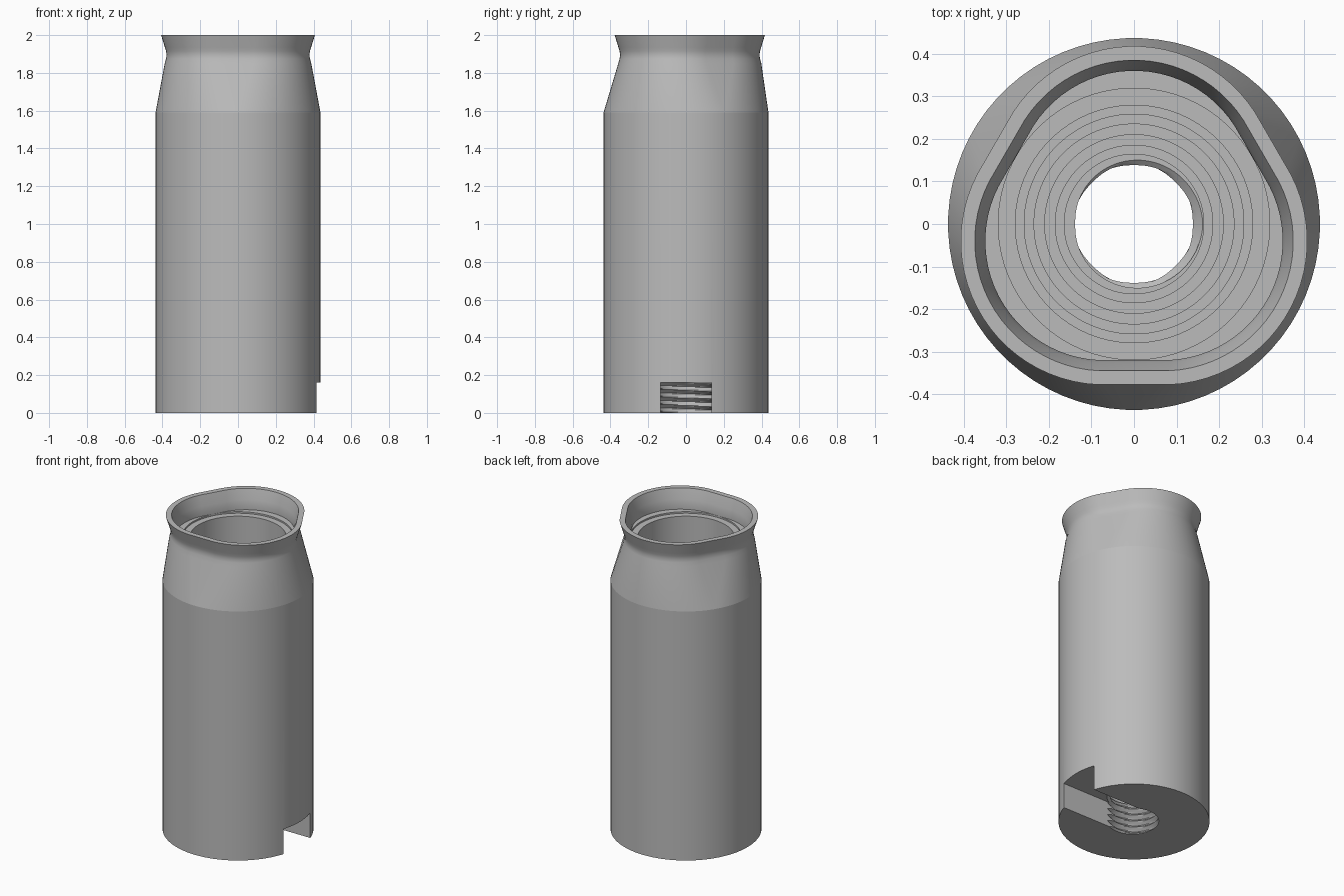
import bpy, bmesh, math

if "Cube" in bpy.data.objects:
    bpy.data.objects.remove(bpy.data.objects["Cube"], do_unlink=True)

SIDES = 72
LOBE = 0.08          # how far the three rounded corners sit from the axis
SHOULDER = 1.59      # top of the straight wall
PITCH = 0.04

grey = bpy.data.materials.new("plain grey")
grey.use_nodes = True
grey.diffuse_color = (0.5, 0.5, 0.5, 1)
grey.node_tree.nodes["Principled BSDF"].inputs["Base Color"].default_value = grey.diffuse_color


def ring(bm, z, radius, lobe=0.0, thread=0.0):
    """Ring of vertices: a circle, a three-cornered round, or a slice of a helical thread."""
    verts = []
    for i in range(SIDES):
        a = (i + 0.5) / SIDES * math.tau
        corner = math.radians(90 + 120 * math.floor((math.degrees(a) - 30) / 120))
        phase = (z / PITCH - a / math.tau) % 1
        r = radius + thread * abs(2 * phase - 1)
        verts.append(bm.verts.new((lobe * math.cos(corner) + r * math.cos(a),
                                   lobe * math.sin(corner) + r * math.sin(a), z)))
    return verts


bm = bmesh.new()
rings = []

# Outer wall: straight tube, then a shoulder blending into the three-cornered neck
rings += [ring(bm, 0, 0.437), ring(bm, SHOULDER, 0.437)]

# Outer neck and flared rim, then the matching inner wall
neck = [(1.85, 0.319), (1.875, 0.312), (1.895, 0.309), (1.915, 0.312), (1.935, 0.318), (2.0, 0.338)]
rings += [ring(bm, z, r, LOBE) for z, r in neck]
rings += [ring(bm, z, r, LOBE) for z, r in
          [(2.0, 0.305), (1.935, 0.286), (1.9, 0.28), (1.875, 0.28)]]

# Stepped bore, each step narrower than the one above
rings += [ring(bm, 1.875, 0.319), ring(bm, 1.865, 0.319)]
bores = [0.279, 0.258, 0.235, 0.21, 0.185, 0.164]
top, bottom = 1.865, 0.2
drop = (top - bottom) / len(bores)
for n, r in enumerate(bores):
    rings += [ring(bm, top - n * drop, r), ring(bm, top - (n + 1) * drop, r)]

# Threaded hole at the base
rows = 40
rings += [ring(bm, bottom * (1 - k / rows), 0.138, thread=0.024) for k in range(rows + 1)]

# Skin consecutive rings, closing the underside
for lower, upper in zip(rings, rings[1:] + rings[:1]):
    for i in range(SIDES):
        j = (i + 1) % SIDES
        bm.faces.new((lower[i], lower[j], upper[j], upper[i]))
bmesh.ops.recalc_face_normals(bm, faces=bm.faces)

mesh = bpy.data.meshes.new("sleeve_body")
bm.to_mesh(mesh)
bm.free()
mesh.materials.append(grey)
body = bpy.data.objects.new("sleeve_body", mesh)
bpy.context.collection.objects.link(body)

# Side slot through the wall at the base
bpy.ops.mesh.primitive_cube_add(size=1, location=(0.3, 0, 0.03))
cutter = bpy.context.object
cutter.name = "slot_cutter"
cutter.scale = (0.6, 0.27, 0.26)
cutter.hide_render = True
cutter.data.materials.append(grey)
bpy.context.view_layer.update()

bpy.ops.object.select_all(action="DESELECT")
body.select_set(True)
bpy.context.view_layer.objects.active = body
slot = body.modifiers.new("slot", "BOOLEAN")
slot.operation = "DIFFERENCE"
slot.solver = "EXACT"
slot.object = cutter
bpy.ops.object.modifier_apply(modifier=slot.name)
bpy.data.objects.remove(cutter, do_unlink=True)

# Smooth walls with a crisp shoulder line
bpy.ops.object.shade_smooth_by_angle(angle=math.radians(25))
for edge in body.data.edges:
    ends = [body.data.vertices[v].co for v in edge.vertices]
    if all(abs(p.z - SHOULDER) < 0.001 and p.xy.length > 0.4 for p in ends):
        edge.use_edge_sharp = True
